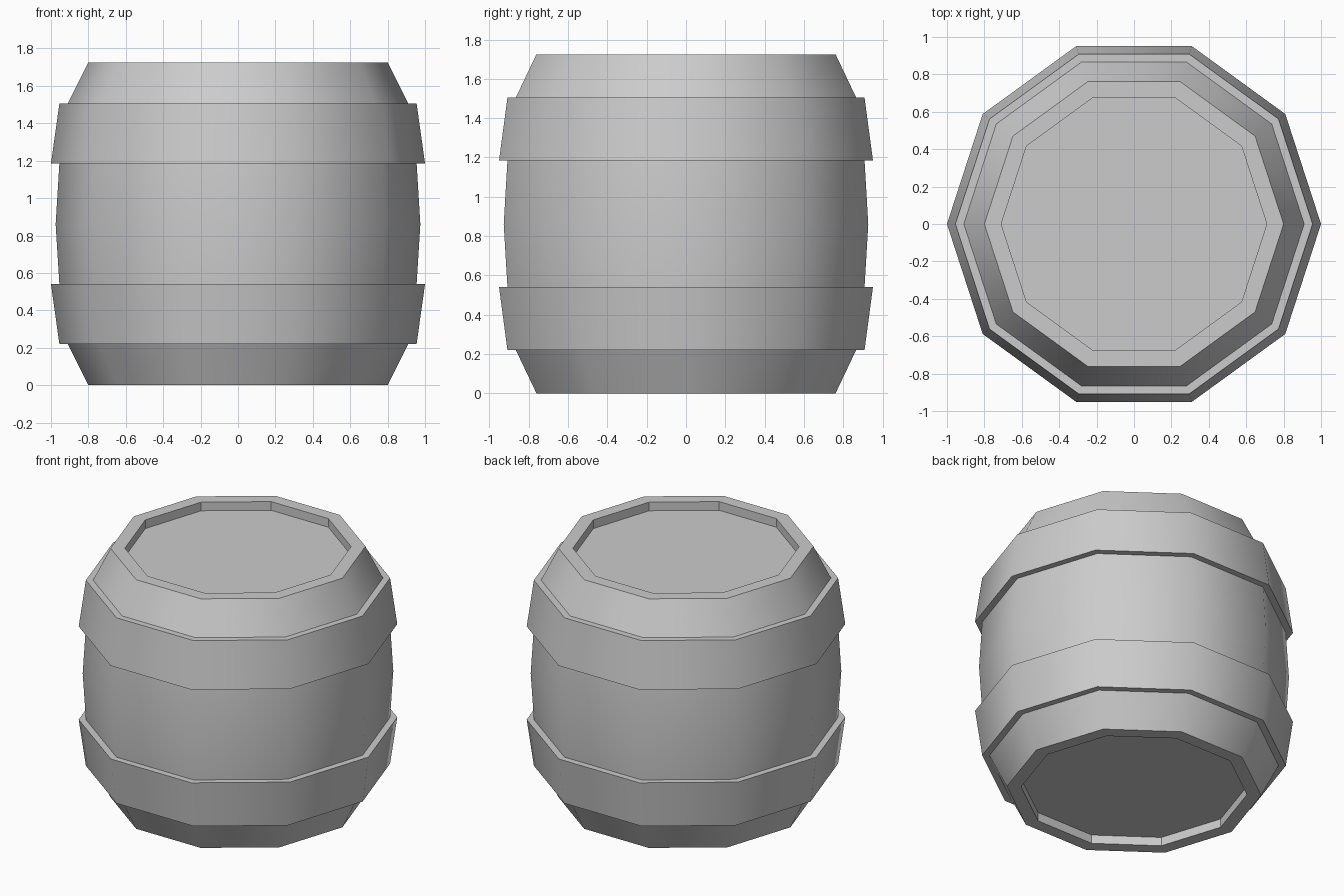
import bpy, bmesh, math

if "Cube" in bpy.data.objects:
    bpy.data.objects.remove(bpy.data.objects["Cube"])

SIDES = 10
# Half profile (radius, height), bottom recess to top recess, with stepped hoops
profile = [
    (0.71, 0.06), (0.71, 0.00), (0.80, 0.00),      # bottom recess and rim
    (0.91, 0.22), (0.955, 0.22),                   # lower hoop
    (1.00, 0.54), (0.955, 0.54),
    (0.975, 0.86),                                 # belly
    (0.955, 1.185), (1.00, 1.185),                 # upper hoop
    (0.955, 1.505), (0.91, 1.505),
    (0.80, 1.725), (0.71, 1.725), (0.71, 1.665),   # top rim and recess
]

# Barrel: revolve the profile into a ten-sided shell
bm = bmesh.new()
rings = []
for r, z in profile:
    rings.append([bm.verts.new((r * math.cos(math.tau * i / SIDES),
                                r * math.sin(math.tau * i / SIDES), z))
                  for i in range(SIDES)])

last = len(rings) - 2
for k, (lo, hi) in enumerate(zip(rings, rings[1:])):
    for i in range(SIDES):
        j = (i + 1) % SIDES
        face = bm.faces.new((lo[i], lo[j], hi[j], hi[i]))
        face.smooth = k not in (0, last)           # recess walls stay flat

# Flat heads closing both ends
bm.faces.new(rings[0][::-1])
bm.faces.new(rings[-1])
bmesh.ops.recalc_face_normals(bm, faces=bm.faces)

# Keep rim and hoop edges sharp
for edge in bm.edges:
    edge.smooth = edge.calc_face_angle(0) < math.radians(40)

mesh = bpy.data.meshes.new("barrel")
bm.to_mesh(mesh)
bm.free()
barrel = bpy.data.objects.new("barrel", mesh)
bpy.context.collection.objects.link(barrel)
